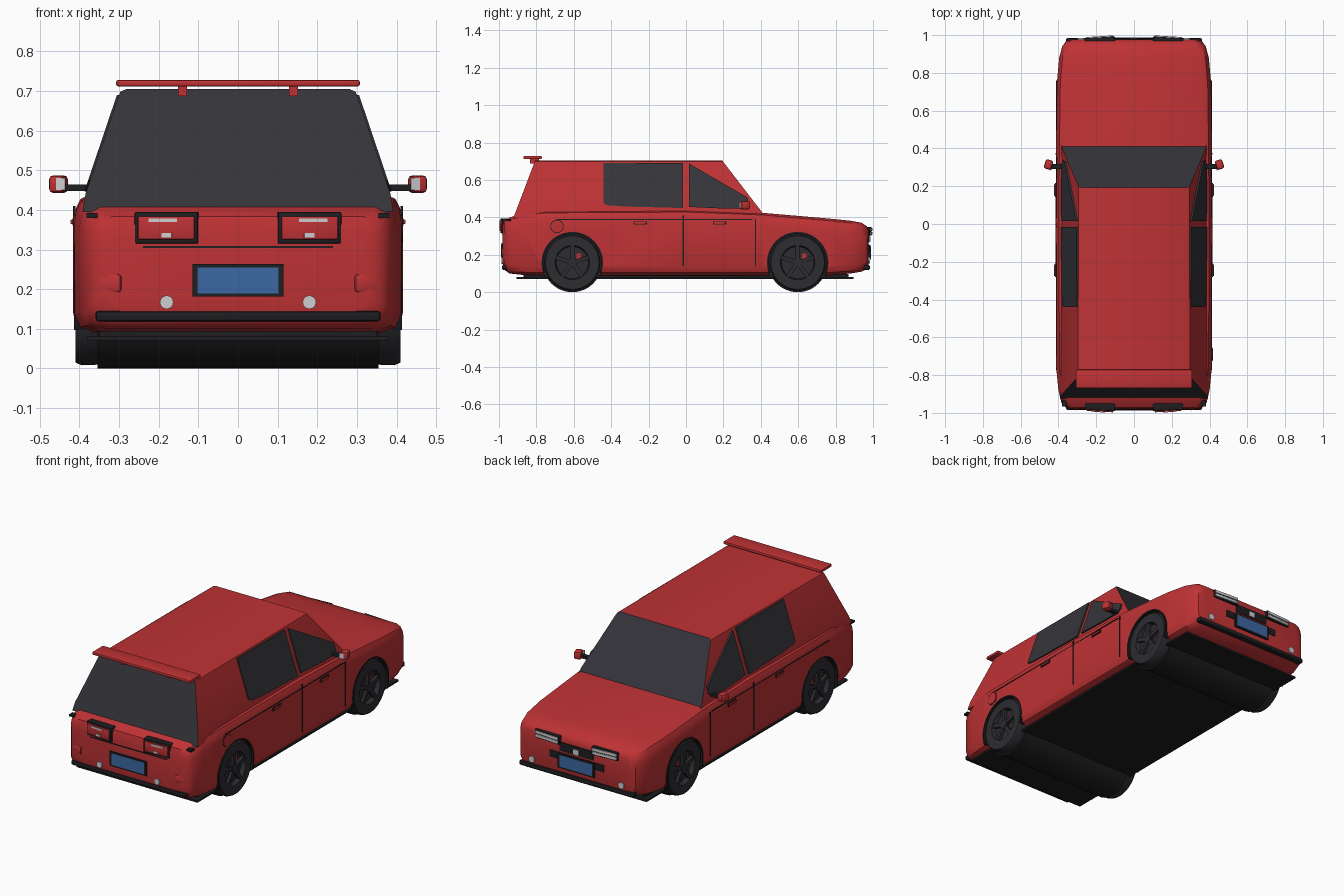
import bpy, bmesh, math
from mathutils import Vector, Matrix

if "Cube" in bpy.data.objects:
    bpy.data.objects.remove(bpy.data.objects["Cube"])


def material(name, rgb):
    m = bpy.data.materials.new(name)
    m.diffuse_color = (*rgb, 1)
    m.use_nodes = True
    m.node_tree.nodes["Principled BSDF"].inputs["Base Color"].default_value = m.diffuse_color
    return m


RED = material("red paint", (0.52, 0.032, 0.035))
GLASS = material("dark glass", (0.034, 0.034, 0.042))
BLACK = material("black trim", (0.013, 0.013, 0.015))
RUBBER = material("wheel grey", (0.026, 0.026, 0.031))
BLUE = material("plate blue", (0.045, 0.14, 0.36))
SILVER = material("silver", (0.62, 0.62, 0.64))


def finish(name, bm, mats, smooth=None):
    bmesh.ops.recalc_face_normals(bm, faces=bm.faces)
    me = bpy.data.meshes.new(name)
    bm.to_mesh(me)
    bm.free()
    for m in mats:
        me.materials.append(m)
    ob = bpy.data.objects.new(name, me)
    bpy.context.collection.objects.link(ob)
    if smooth:
        smooth_object(ob, smooth)
    return ob


def smooth_object(ob, angle):
    bpy.ops.object.select_all(action='DESELECT')
    ob.select_set(True)
    bpy.context.view_layer.objects.active = ob
    bpy.ops.object.shade_smooth_by_angle(angle=math.radians(angle))


def loft(bm, rings, closed=True, caps=True):
    vs = [[bm.verts.new(p) for p in r] for r in rings]
    n = len(vs[0])
    for a, b in zip(vs, vs[1:]):
        for i in range(n if closed else n - 1):
            bm.faces.new((a[i], a[(i + 1) % n], b[(i + 1) % n], b[i]))
    if caps:
        bm.faces.new(vs[0])
        bm.faces.new(vs[-1])


def box(name, c, s, mat, bevel=0, turn=0):
    bm = bmesh.new()
    bmesh.ops.create_cube(bm, size=1)
    bmesh.ops.scale(bm, vec=s, verts=bm.verts)
    if bevel:
        bmesh.ops.bevel(bm, geom=bm.edges[:], offset=bevel, segments=2, affect='EDGES', profile=0.5)
    bmesh.ops.rotate(bm, matrix=Matrix.Rotation(turn, 3, 'Z'), verts=bm.verts)
    bmesh.ops.translate(bm, vec=c, verts=bm.verts)
    return finish(name, bm, [mat], 40 if bevel else None)


def cylinder(name, c, r, depth, axis, mat, seg=32):
    bm = bmesh.new()
    bmesh.ops.create_cone(bm, cap_ends=True, segments=seg, radius1=r, radius2=r, depth=depth)
    rot = Matrix.Rotation(math.pi / 2, 3, 'Y' if axis == 'x' else 'X')
    bmesh.ops.rotate(bm, matrix=rot, verts=bm.verts)
    bmesh.ops.translate(bm, vec=c, verts=bm.verts)
    return finish(name, bm, [mat], 40)


def lathe(name, y, z, profile, mat, a0=0, a1=360, seg=40):
    # revolve closed (x, r) profile about an axle along x
    bm = bmesh.new()
    rings = []
    for i in range(seg + 1):
        a = math.radians(a0 + (a1 - a0) * i / seg)
        rings.append([(x, y + r * math.cos(a), z + r * math.sin(a)) for x, r in profile])
    loft(bm, rings, caps=a1 - a0 < 360)
    bmesh.ops.remove_doubles(bm, verts=bm.verts, dist=1e-5)
    return finish(name, bm, [mat], 35)


# Lower body: rounded sections (y, half width, bottom, top) lofted along the car
SECTIONS = [(-.98, .33, .15, .36), (-.972, .362, .12, .383), (-.945, .385, .10, .398),
            (-.88, .40, .093, .422), (-.75, .413, .09, .436), (0, .415, .09, .44),
            (.4, .413, .09, .425), (.75, .408, .09, .395), (.88, .396, .10, .382),
            (.94, .38, .11, .371), (.968, .36, .125, .352), (.977, .33, .15, .33)]
bm = bmesh.new()
rings = []
for y, w, b, t in SECTIONS:
    half = [(w - .05, b), (w - .015, b + .014), (w, b + .045), (w, t - .065),
            (w - .006, t - .035), (w - .018, t - .012), (w - .045, t)]
    rings.append([(x, y, z) for x, z in half] + [(-x, y, z) for x, z in reversed(half)])
loft(bm, rings)
body = finish("lower_body", bm, [RED])

# Wheel arches cut through the body
WHEELS = (-.608, .597)
WZ = .158
for wy in WHEELS:
    cut = cylinder("arch_cutter", (0, wy, WZ), .162, 1.2, 'x', RED, 48)
    cut.hide_render = True
    mod = body.modifiers.new("arch", 'BOOLEAN')
    mod.object, mod.operation, mod.solver = cut, 'DIFFERENCE', 'EXACT'
    bpy.context.view_layer.objects.active = body
    bpy.ops.object.modifier_apply(modifier=mod.name)
    bpy.data.objects.remove(cut)
smooth_object(body, 35)

# Cabin: one cross-section, with raked ends coloured as glass
bm = bmesh.new()
half = [(.392, .395), (.385, .44), (.304, .68), (.297, .698), (.282, .705)]
sec = half + [(-x, z) for x, z in reversed(half)]
loft(bm, [[(x, -.922 + (z - .40) * .38, z) for x, z in sec],
          [(x * .985, .42 - (z - .41) * .77, z) for x, z in sec]])
bm.normal_update()
for f in bm.faces:
    if len(f.verts) > 4:
        f.material_index = 1
finish("cabin", bm, [RED, GLASS], 35)


# Side windows: thin plates lying on the sloping cabin sides
def side_window(name, pts, s):
    bm = bmesh.new()
    rings = []
    for off in (-.004, .005):
        rings.append([(s * (.385 - (z - .44) * .3375 + off), y, z) for y, z in pts])
    loft(bm, rings)
    finish(name, bm, [GLASS])


for s in (-1, 1):
    side_window("rear_side_window", [(-.44, .69), (-.44, .475), (-.42, .465), (-.33, .458),
                                     (-.015, .45), (-.015, .69)], s)
    side_window("front_side_window", [(.016, .688), (.016, .456), (.2, .447), (.31, .447),
                                      (.335, .47), (.33, .505)], s)
    # Door seams, shoulder crease and handles
    box("door_seam", (s * .4135, -.015, .275), (.006, .006, .27), BLACK)
    box("front_door_seam", (s * .412, .372, .265), (.006, .006, .25), BLACK)
    box("shoulder_crease", (s * .4105, -.17, .388), (.006, 1.05, .004), BLACK)
    for hy in (-.245, .18):
        box("handle_recess", (s * .412, hy, .37), (.012, .072, .018), BLACK)
        box("door_handle", (s * .416, hy, .37), (.014, .062, .011), RED, .003)
    # Mirrors
    box("mirror_arm", (s * .405, .305, .456), (.07, .025, .016), BLACK)
    box("mirror", (s * .453, .315, .465), (.04, .05, .044), RED, .01, s * .3)
    box("mirror_glass", (s * .447, .289, .465), (.024, .005, .03), SILVER, 0, s * .3)
    # Tail lamps
    box("tail_lamp_frame", (s * .18, -.966, .355), (.16, .042, .08), BLACK, .004, s * .06)
    box("tail_lamp", (s * .18, -.972, .355), (.142, .042, .058), RED, .003, s * .06)
    box("tail_lamp_strip", (s * .19, -.993, .374), (.072, .006, .009), SILVER, 0, s * .06)
    box("reverse_lamp", (s * .18, -.993, .336), (.026, .006, .012), SILVER, 0, s * .06)
    cylinder("rear_fog_lamp", (s * .18, -.98, .167), .017, .014, 'y', SILVER, 16)
    box("rear_corner_strip", (s * .368, -.95, .386), (.028, .03, .012), BLACK)
    box("rear_corner_pod", (s * .325, -.966, .215), (.07, .03, .05), RED, .012, s * .25)
    # Headlamps
    box("headlamp_frame", (s * .18, .968, .325), (.16, .04, .046), BLACK, .004, -s * .06)
    for z in (.315, .335):
        box("headlamp", (s * .18, .974, z), (.148, .04, .016), SILVER, .003, -s * .06)
    cylinder("front_fog_lamp", (s * .28, .977, .17), .018, .014, 'y', SILVER, 16)
    # Spoiler posts
    box("spoiler_post", (s * .14, -.81, .702), (.022, .05, .03), RED)
    # Wheels with recessed rims, spokes and arch trims
    for wy in WHEELS:
        lathe("wheel", wy, WZ, [(s * .34, 0), (s * .34, .148), (s * .395, .15), (s * .41, .143),
                                (s * .41, .092), (s * .385, .086), (s * .385, 0)], RUBBER)
        lathe("arch_trim", wy, WZ, [(s * .39, .156), (s * .414, .156), (s * .414, .164),
                                    (s * .39, .164)], BLACK, -22, 202)
        cylinder("wheel_hub", (s * .395, wy, WZ), .024, .026, 'x', RUBBER, 20)
        box("brake_caliper", (s * .386, wy + .035, WZ + .025), (.008, .025, .05), RED)
        for k in range(5):
            spoke = box("wheel_spoke", (0, 0, 0), (.016, .078, .022), RUBBER)
            a = math.radians(90 + 72 * k)
            spoke.data.transform(Matrix.Translation((s * .398, wy, WZ)) @
                                 Matrix.Rotation(a, 4, 'X') @ Matrix.Translation((0, .053, 0)))

# Full-width axle drums and floor plate
for wy in WHEELS:
    cylinder("axle_drum", (0, wy, WZ), .158, .71, 'x', BLACK, 48)
box("floor_plate", (0, -.005, .076), (.76, 1.8, .01), BLACK)
box("underbody", (0, 0, .088), (.70, 1.74, .02), BLACK)

# Rear spoiler
box("spoiler", (0, -.82, .72), (.615, .098, .017), RED, .006)

# Number plates, bumper strips, boot seam, grille
for d, pz in ((-1, .222), (1, .212)):
    box("plate_frame", (0, d * .978, pz), (.23, .016, .082), BLACK)
    box("number_plate", (0, d * .984, pz), (.204, .008, .066), BLUE)
    box("bumper_strip", (0, d * .966, .132), (.72, .036, .026), BLACK, .008)
box("boot_seam", (0, -.98, .307), (.48, .006, .005), BLACK)
box("grille", (0, .975, .29), (.21, .012, .05), BLACK)
box("lower_intake", (0, .974, .235), (.34, .012, .04), BLACK)
box("grille_badge", (0, .982, .285), (.034, .008, .028), SILVER)

# Fuel cap on the right flank
cylinder("fuel_cap_ring", (.409, -.69, .352), .036, .012, 'x', BLACK, 24)
cylinder("fuel_cap", (.411, -.69, .352), .032, .012, 'x', RED, 24)
